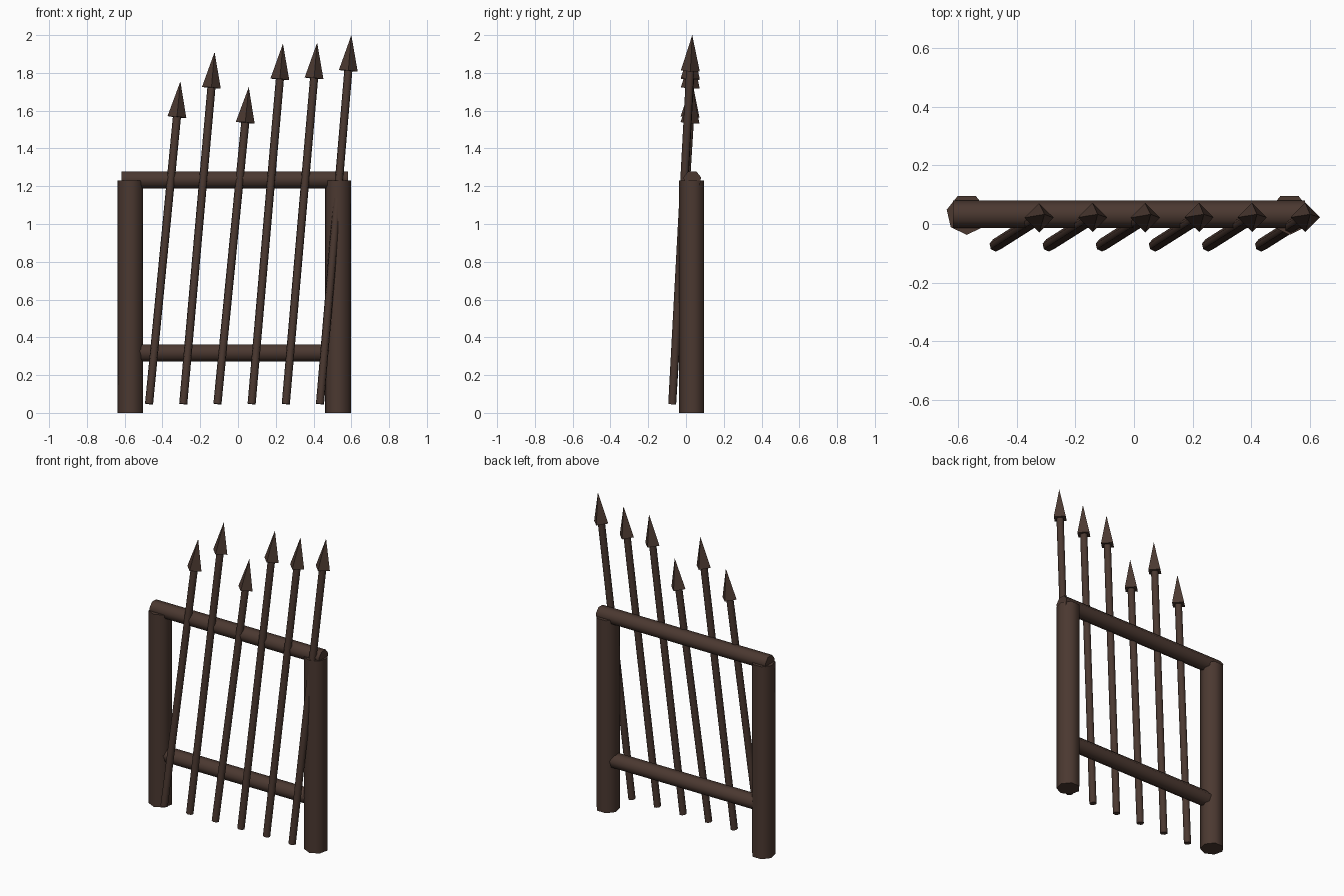
import bpy, bmesh, math
from mathutils import Vector

cube = bpy.data.objects.get("Cube")
if cube:
    bpy.data.objects.remove(cube, do_unlink=True)

iron = bpy.data.materials.new("dark_brown")
iron.use_nodes = True
iron.diffuse_color = (0.07, 0.04, 0.03, 1)
iron.node_tree.nodes["Principled BSDF"].inputs["Base Color"].default_value = (0.07, 0.04, 0.03, 1)


def bar(name, start, end, radius, sides, corner, pointed=False):
    """Prism (or pyramid) from start to end with one edge towards corner."""
    start, end = Vector(start), Vector(end)
    axis = (end - start).normalized()
    u = Vector(corner)
    u = (u - axis * u.dot(axis)).normalized()
    v = axis.cross(u)
    bm = bmesh.new()

    def ring(centre):
        angles = [math.tau * i / sides for i in range(sides)]
        return [bm.verts.new(centre + radius * (u * math.cos(a) + v * math.sin(a))) for a in angles]

    low = ring(start)
    bm.faces.new(low)
    if pointed:
        tip = bm.verts.new(end)
        for i in range(sides):
            bm.faces.new((low[i], low[(i + 1) % sides], tip))
    else:
        high = ring(end)
        bm.faces.new(high)
        for i in range(sides):
            j = (i + 1) % sides
            bm.faces.new((low[i], low[j], high[j], high[i]))
    bmesh.ops.recalc_face_normals(bm, faces=bm.faces)
    mesh = bpy.data.meshes.new(name)
    bm.to_mesh(mesh)
    bm.free()
    mesh.materials.append(iron)
    obj = bpy.data.objects.new(name, mesh)
    bpy.context.collection.objects.link(obj)
    bpy.ops.object.select_all(action='DESELECT')
    obj.select_set(True)
    bpy.context.view_layer.objects.active = obj
    bpy.ops.object.shade_smooth_by_angle(angle=math.radians(60))


MID_Y = 0.033
FRONT, DOWN = (0, -1, 0), (0, 0, -1)

# Upright posts
for name, x in (("right_post", -0.57), ("left_post", 0.53)):
    bar(name, (x, MID_Y, 0), (x, MID_Y, 1.23), 0.07, 7, FRONT)

# Cross rails
bar("top_rail", (-0.617, MID_Y, 1.236), (0.582, MID_Y, 1.236), 0.048, 7, DOWN)
bar("bottom_rail", (-0.56, MID_Y, 0.319), (0.52, MID_Y, 0.319), 0.048, 7, DOWN)

# Leaning spears of uneven height, each with a four-sided point
for i, top in enumerate((1.755, 1.91, 1.725, 1.955, 1.96, 2.0)):
    foot = Vector((-0.471 + 0.181 * i, -0.072, 0.047))
    tip = foot + Vector((0.166, 0.105, top - foot.z))
    neck = tip - (tip - foot).normalized() * 0.19
    bar(f"spear_shaft_{i + 1}", foot, neck, 0.022, 7, FRONT)
    bar(f"spear_point_{i + 1}", neck, tip, 0.05, 4, FRONT, pointed=True)
